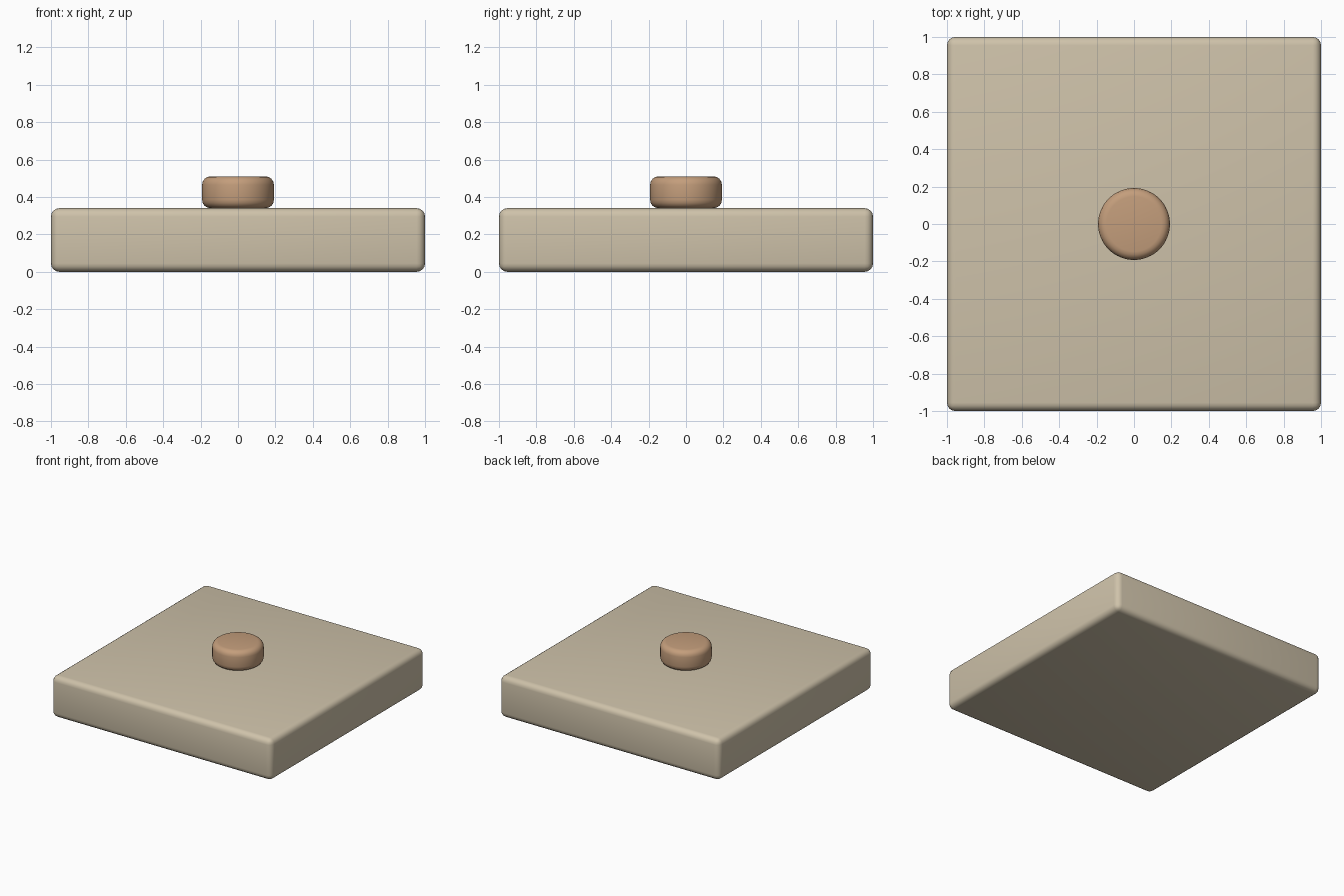
import bpy

if "Cube" in bpy.data.objects:
    bpy.data.objects.remove(bpy.data.objects["Cube"])


def finish(obj, name, width, color):
    """Name, colour, round the edges and smooth-shade a part."""
    obj.name = name
    mat = bpy.data.materials.new(name + "_colour")
    mat.diffuse_color = (*color, 1)
    mat.use_nodes = True
    mat.node_tree.nodes["Principled BSDF"].inputs["Base Color"].default_value = mat.diffuse_color
    obj.data.materials.append(mat)
    bpy.ops.object.transform_apply(location=False, rotation=False, scale=True)
    bevel = obj.modifiers.new("rounded_edges", 'BEVEL')
    bevel.width = width
    bevel.segments = 4
    bevel.limit_method = 'ANGLE'
    bevel.angle_limit = 0.8
    bpy.ops.object.shade_smooth()


# Square slab
bpy.ops.mesh.primitive_cube_add(size=1, location=(0, 0, 0.17))
slab = bpy.context.object
slab.scale = (2, 2, 0.34)
finish(slab, "slab", 0.045, (0.62, 0.54, 0.40))

# Round knob resting on the middle of the slab
bpy.ops.mesh.primitive_cylinder_add(vertices=64, radius=0.192, depth=0.17,
                                    location=(0, 0, 0.425))
finish(bpy.context.object, "knob", 0.045, (0.55, 0.34, 0.20))
